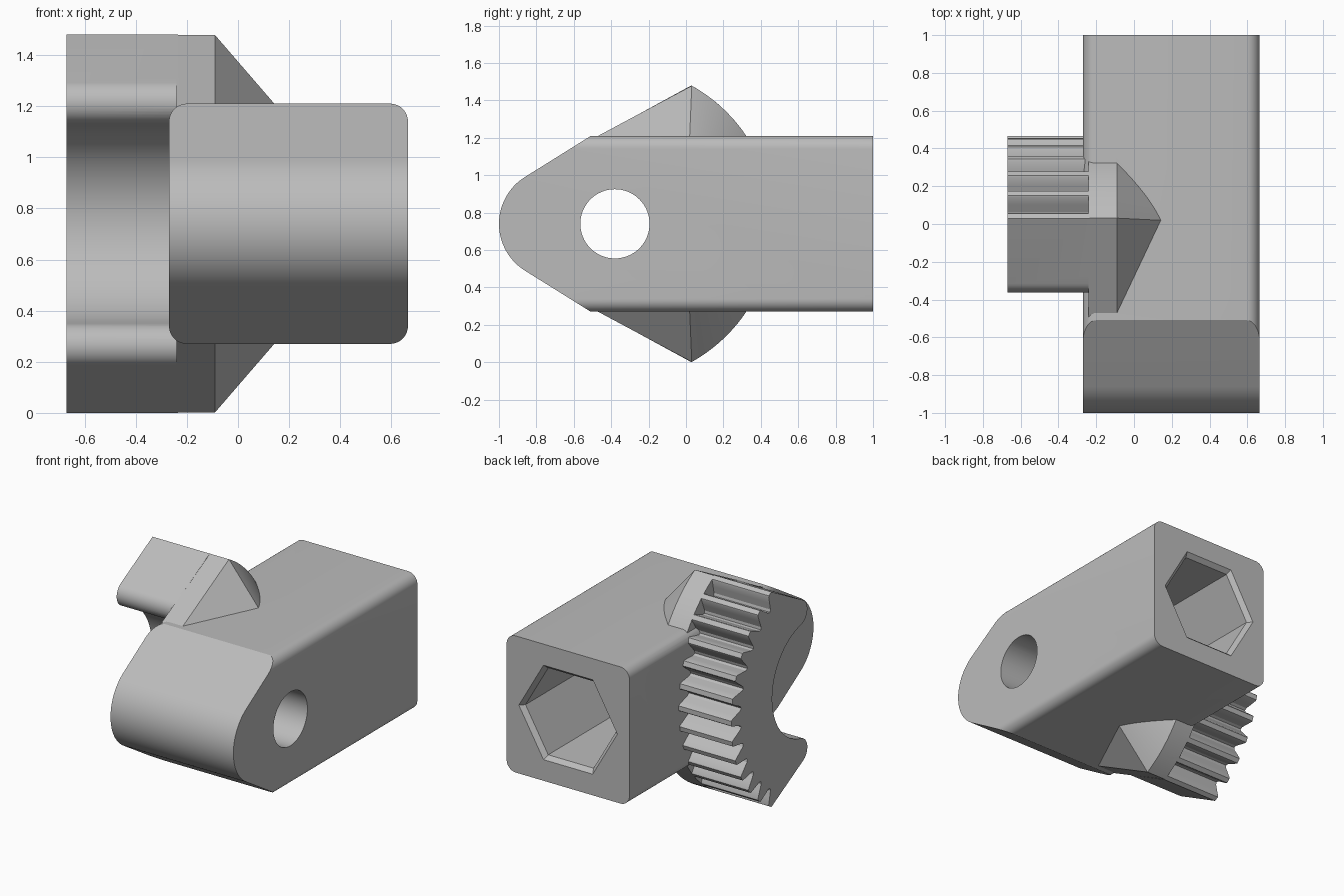
import bpy, bmesh
from math import sin, cos, radians, pi

cube = bpy.data.objects.get("Cube")
if cube:
    bpy.data.objects.remove(cube, do_unlink=True)

grey = bpy.data.materials.new("plain_grey")
grey.use_nodes = True
GREY = (0.5, 0.5, 0.5, 1)
grey.diffuse_color = GREY
grey.node_tree.nodes["Principled BSDF"].inputs["Base Color"].default_value = GREY

PY, PZ = -0.38, 0.74          # pivot of the bore and the gear


def arc(cy, cz, r, a0, a1, n):
    angles = [radians(a0 + (a1 - a0) * i / n) for i in range(n + 1)]
    return [(cy + r * cos(a), cz + r * sin(a)) for a in angles]


def mirrored(points):
    return [(y, 2 * PZ - z) for y, z in reversed(points)]


def loft(name, start, end):
    """Closed solid between two matching 3D outlines."""
    bm = bmesh.new()
    a = [bm.verts.new(p) for p in start]
    b = [bm.verts.new(p) for p in end]
    bm.faces.new(a)
    bm.faces.new(b[::-1])
    for i in range(len(a)):
        j = (i + 1) % len(a)
        bm.faces.new((a[j], a[i], b[i], b[j]))
    bmesh.ops.recalc_face_normals(bm, faces=bm.faces)
    mesh = bpy.data.meshes.new(name)
    bm.to_mesh(mesh)
    bm.free()
    mesh.materials.append(grey)
    obj = bpy.data.objects.new(name, mesh)
    bpy.context.collection.objects.link(obj)
    return obj


def prism_x(name, outline, x0, x1):
    return loft(name, [(x0, y, z) for y, z in outline], [(x1, y, z) for y, z in outline])


def prism_y(name, outline, y0, y1):
    return loft(name, [(x, y0, z) for x, z in outline], [(x, y1, z) for x, z in outline])


def combine(target, other, operation):
    bpy.context.view_layer.objects.active = target
    mod = target.modifiers.new("combine", 'BOOLEAN')
    mod.operation, mod.solver, mod.object = operation, 'EXACT', other
    bpy.ops.object.modifier_apply(modifier=mod.name)
    bpy.data.objects.remove(other, do_unlink=True)


# Rounded square bar, trimmed to a tapered round nose
r = 0.07
section = (arc(0.665 - r, 1.21 - r, r, 0, 90, 8) + arc(-0.27 + r, 1.21 - r, r, 90, 180, 8)
           + arc(-0.27 + r, 0.27 + r, r, 180, 270, 8) + arc(0.665 - r, 0.27 + r, r, 270, 360, 8))
body = prism_y("geared_body", section, -1.1, 1)
upper = [(1.2, 1.3), (-0.365, 1.3)]
nose = upper + arc(-0.705, PZ, 0.295, 122, 238, 32) + mirrored(upper)
combine(body, prism_x("nose_trim", nose, -1, 1), 'INTERSECT')

# Solid gear web and its cone-like taper into the body
web = arc(PY, PZ, 0.845, -60.9, 60.9, 40) + [(-0.56, 1.162), (-0.56, 2 * PZ - 1.162)]
combine(body, prism_x("gear_web", web, -0.24, -0.09), 'UNION')
apex_x, end_x = 0.548, 0.16
s = (apex_x - end_x) / (apex_x + 0.09)
taper = loft("gear_taper", [(-0.09, y, z) for y, z in web],
             [(end_x, y * s, PZ + (z - PZ) * s) for y, z in web])
combine(body, taper, 'UNION')

# Toothed sector with rounded tips and a concave inner side
tooth = [(-5, 0.738), (-3.9, 0.75), (-2.6, 0.795), (-1.5, 0.838), (-1.1, 0.845),
         (1.1, 0.845), (1.5, 0.838), (2.6, 0.795), (3.9, 0.75)]
outer = []
for k in range(-6, 7):
    for da, rad in tooth:
        a = 10 * k + da
        if abs(a) < 61.2:
            outer.append((PY + rad * cos(radians(a)), PZ + rad * sin(radians(a))))
tip = arc(-0.275, 1.2155, 0.087, 118, 257, 16)
inner = arc(PY, PZ, 0.4, 77, -77, 40)
sector = outer + tip + inner[1:-1] + mirrored(tip)
combine(body, prism_x("toothed_sector", sector, -0.67, -0.235), 'UNION')

# Cross bore
combine(body, prism_x("bore", arc(PY, PZ, 0.185, 0, 354.375, 63), -0.5, 1), 'DIFFERENCE')

# Hexagonal socket in the back, with a chamfered rim
HX = 0.197


def hexagon(radius, y):
    return [(HX + radius * cos(i * pi / 3), y, PZ + radius * sin(i * pi / 3)) for i in range(6)]


combine(body, loft("socket", hexagon(0.345, 0), hexagon(0.345, 1.1)), 'DIFFERENCE')
combine(body, loft("socket_rim", hexagon(0.335, 0.96), hexagon(0.385, 1.01)), 'DIFFERENCE')

# Smooth shading with crisp edges
bpy.ops.object.select_all(action='DESELECT')
body.select_set(True)
bpy.context.view_layer.objects.active = body
bpy.ops.object.shade_smooth_by_angle(angle=radians(25))
